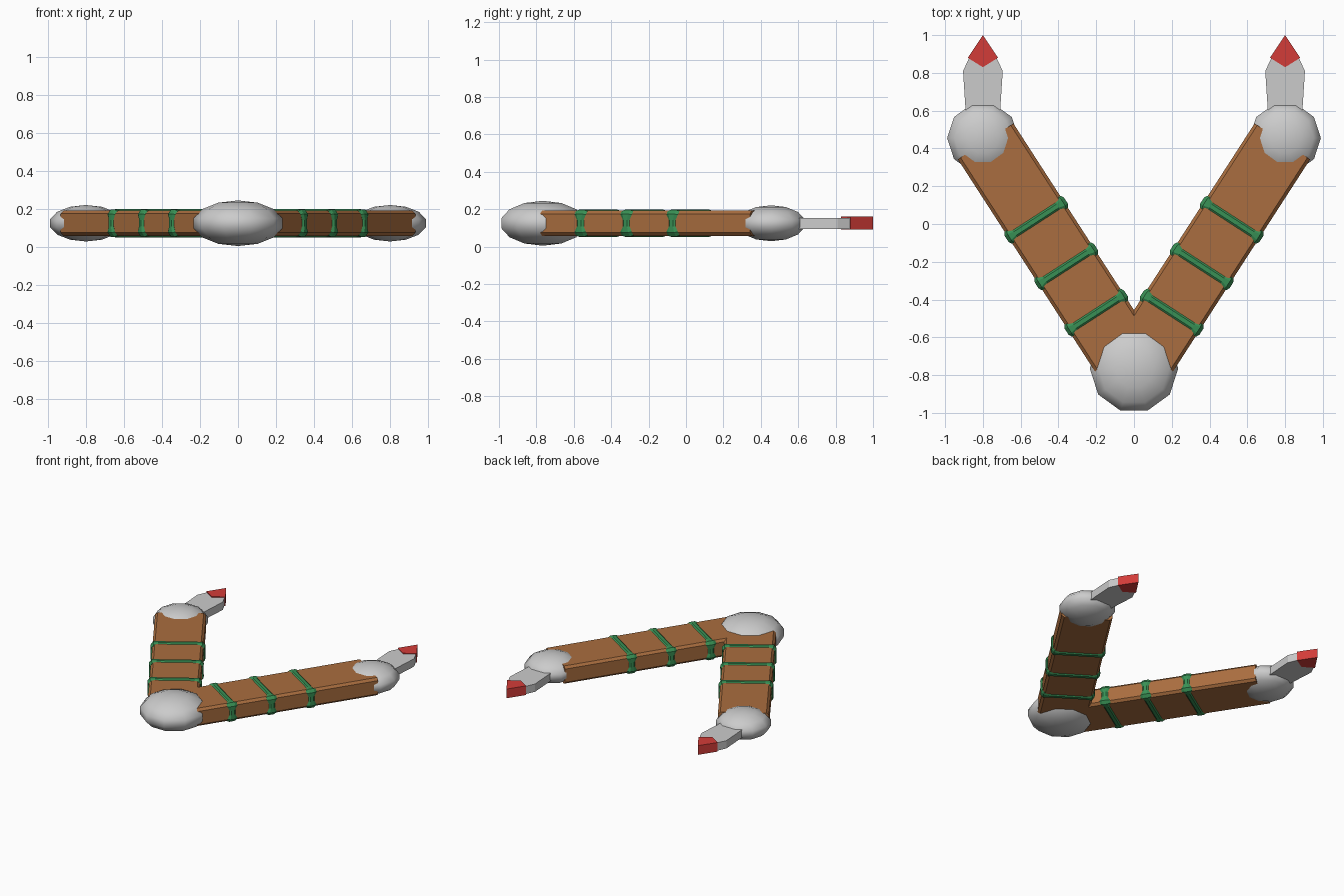
import bpy, bmesh, math
from mathutils import Vector

if "Cube" in bpy.data.objects:
    bpy.data.objects.remove(bpy.data.objects["Cube"])

ZC = 0.125                       # mid height of the whole model
START = Vector((0, -0.778))      # elbow of the V
DIR = Vector((0.543, 0.840))     # right arm direction


def material(name, rgb):
    m = bpy.data.materials.new(name)
    m.diffuse_color = (*rgb, 1)
    m.use_nodes = True
    m.node_tree.nodes["Principled BSDF"].inputs["Base Color"].default_value = m.diffuse_color
    return m


BROWN = material("brown", (0.40, 0.155, 0.05))
GREEN = material("green", (0.04, 0.28, 0.09))
RED = material("red", (0.65, 0.045, 0.04))


def finish(name, bm, mat=None, loc=(0, 0, 0), rot=0):
    bmesh.ops.recalc_face_normals(bm, faces=bm.faces)
    me = bpy.data.meshes.new(name)
    bm.to_mesh(me)
    bm.free()
    ob = bpy.data.objects.new(name, me)
    bpy.context.collection.objects.link(ob)
    ob.location = loc
    ob.rotation_euler.z = rot
    if mat:
        me.materials.append(mat)
    return ob


def bulb(name, x, y, r, rz):
    bm = bmesh.new()
    bmesh.ops.create_uvsphere(bm, u_segments=10, v_segments=7, radius=1)
    for v in bm.verts:
        v.co = (v.co.x * r, v.co.y * r, v.co.z * rz)
    for f in bm.faces:
        f.smooth = True
    finish(name, bm, None, (x, y, ZC), math.pi / 2)


def prism(name, outline, z0, z1, mat, x):
    bm = bmesh.new()
    f = bm.faces.new([bm.verts.new((px, py, z0)) for px, py in outline])
    ext = bmesh.ops.extrude_face_region(bm, geom=[f])
    for v in ext["geom"]:
        if isinstance(v, bmesh.types.BMVert):
            v.co.z = z1
    finish(name, bm, mat, (x, 0, 0))


def beam(name, s):
    # chamfered bar, local y along the arm
    a, b, c = 0.175, 0.067, 0.017
    prof = [(a - c, b), (a, b - c), (a, c - b), (a - c, -b),
            (c - a, -b), (-a, c - b), (-a, b - c), (c - a, b)]
    length = 1.447
    bm = bmesh.new()
    r0 = [bm.verts.new((x, 0, z)) for x, z in prof]
    r1 = [bm.verts.new((x, length, z)) for x, z in prof]
    bm.faces.new(r0)
    bm.faces.new(r1)
    for i in range(8):
        j = (i + 1) % 8
        bm.faces.new((r0[i], r0[j], r1[j], r1[i]))
    rot = -s * math.atan2(DIR.x, DIR.y)
    finish(name, bm, BROWN, (START.x, START.y, ZC), rot)


def band(name, s, d):
    # strap around the bar, swelling at the four corners: x, z, normal angle, half width
    quarter = [(0.177, 0.018, 0, 0.022), (0.178, 0.046, 20, 0.036),
               (0.165, 0.063, 65, 0.038), (0.135, 0.065, 90, 0.023)]
    path = []
    for sx, sz, order in ((1, 1, 1), (-1, 1, -1), (-1, -1, 1), (1, -1, -1)):
        for x, z, ang, w in quarter[::order]:
            t = math.radians(ang)
            path.append((sx * x, sz * z, sx * math.cos(t), sz * math.sin(t), w))
    bm = bmesh.new()
    rings = []
    for x, z, nx, nz, w in path:
        ring = []
        for k in range(6):
            t = math.radians(60 * k + 30)
            h = 0.011 * math.cos(t)
            ring.append(bm.verts.new((x + nx * h, w * math.sin(t), z + nz * h)))
        rings.append(ring)
    for i, r in enumerate(rings):
        q = rings[(i + 1) % len(rings)]
        for k in range(6):
            m = (k + 1) % 6
            bm.faces.new((r[k], r[m], q[m], q[k]))
    p = START + DIR * d
    rot = -s * math.atan2(DIR.x, DIR.y)
    finish(name, bm, GREEN, (s * p.x, p.y, ZC), rot)


# elbow
bulb("elbow_knob", 0, -0.765, 0.24, 0.12)

# two mirrored arms
for s, side in ((1, "right"), (-1, "left")):
    beam(f"{side}_arm", s)
    for i, d in enumerate((0.368, 0.66, 0.953)):
        band(f"{side}_band_{i + 1}", s, d)
    bulb(f"{side}_end_knob", s * 0.8, 0.455, 0.194, 0.096)
    prism(f"{side}_prong", [(-0.085, 0.5), (0.085, 0.5), (0.105, 0.81),
                            (0.07, 0.885), (0, 0.97), (-0.07, 0.885), (-0.105, 0.81)],
          0.095, 0.154, None, s * 0.8)
    prism(f"{side}_tip", [(0, 0.83), (0.08, 0.88), (0, 1.0), (-0.08, 0.88)],
          0.091, 0.16, RED, s * 0.8)
